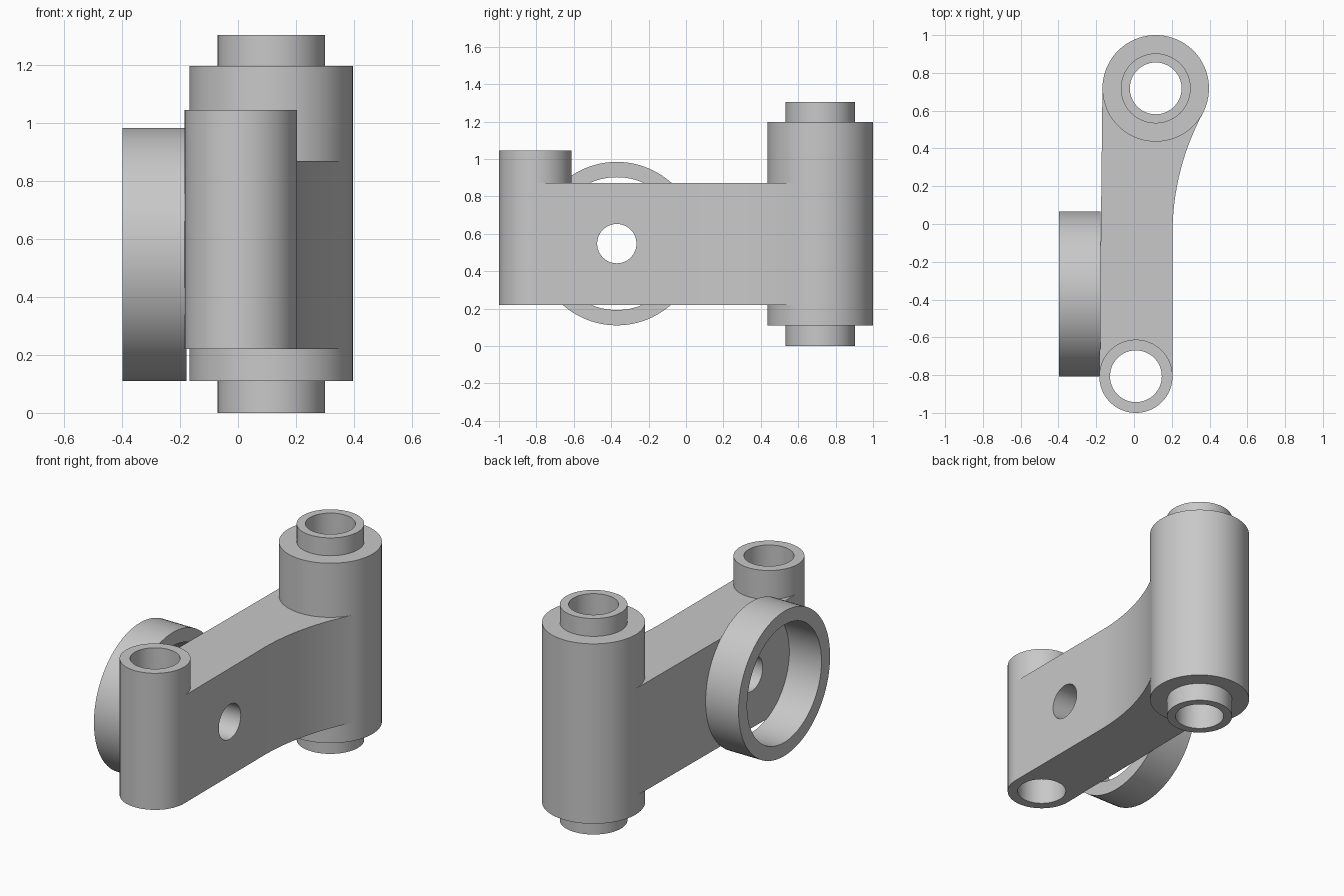
import bpy
import bmesh
import math
from mathutils import Matrix, Vector

if "Cube" in bpy.data.objects:
    bpy.data.objects.remove(bpy.data.objects["Cube"], do_unlink=True)

grey = bpy.data.materials.new("cast_grey")
grey.use_nodes = True
colour = (0.58, 0.58, 0.58, 1)
grey.diffuse_color = colour
grey.node_tree.nodes["Principled BSDF"].inputs["Base Color"].default_value = colour

SIDES = 96
BIG = Vector((0.115, 0.718))      # large boss axis
SMALL = Vector((0.01, -0.806))    # small boss axis
BIG_R, SMALL_R, BORE_R = 0.282, 0.194, 0.137
EYE_Y, EYE_Z = -0.37, 0.547       # ring and cross hole axis
ARM_LOW, ARM_HIGH = 0.22, 0.87


def make_object(name, bm):
    bmesh.ops.recalc_face_normals(bm, faces=bm.faces)
    mesh = bpy.data.meshes.new(name)
    bm.to_mesh(mesh)
    bm.free()
    mesh.materials.append(grey)
    obj = bpy.data.objects.new(name, mesh)
    bpy.context.collection.objects.link(obj)
    return obj


def smooth(obj):
    bpy.ops.object.select_all(action="DESELECT")
    obj.select_set(True)
    bpy.context.view_layer.objects.active = obj
    bpy.ops.object.shade_smooth_by_angle(angle=math.radians(30))


def lathe(name, profile, matrix):
    """Revolve a closed (radius, height) loop around z, then place it."""
    bm = bmesh.new()
    rings = []
    for i in range(SIDES):
        a = math.tau * i / SIDES
        rings.append([bm.verts.new((r * math.cos(a), r * math.sin(a), z))
                      for r, z in profile])
    n = len(profile)
    for i in range(SIDES):
        a, b = rings[i], rings[(i + 1) % SIDES]
        for j in range(n):
            k = (j + 1) % n
            bm.faces.new((a[j], b[j], b[k], a[k]))
    bm.transform(matrix)
    obj = make_object(name, bm)
    smooth(obj)
    return obj


def cut_cylinder(target, radius, matrix):
    bm = bmesh.new()
    bmesh.ops.create_cone(bm, cap_ends=True, segments=SIDES, radius1=radius,
                          radius2=radius, depth=4, matrix=matrix)
    cutter = make_object("cutter", bm)
    cutter.hide_render = True
    mod = target.modifiers.new("cut", "BOOLEAN")
    mod.operation = "DIFFERENCE"
    mod.solver = "EXACT"
    mod.object = cutter
    bpy.context.view_layer.objects.active = target
    bpy.ops.object.modifier_apply(modifier=mod.name)
    bpy.data.objects.remove(cutter, do_unlink=True)


def at(p):
    return Matrix.Translation((p.x, p.y, 0))


along_x = Matrix.Translation((0, EYE_Y, EYE_Z)) @ Matrix.Rotation(math.pi / 2, 4, "Y")

# Large boss with a stepped collar at each end
lathe("large_boss", [(BORE_R, 0), (0.185, 0), (0.185, 0.11), (BIG_R, 0.11),
                     (BIG_R, 1.197), (0.185, 1.197), (0.185, 1.305),
                     (BORE_R, 1.305)], at(BIG))

# Small boss
lathe("small_boss", [(BORE_R, ARM_LOW), (SMALL_R, ARM_LOW),
                     (SMALL_R, 1.045), (BORE_R, 1.045)], at(SMALL))

# Side ring, facing the right
lathe("side_ring", [(0.355, -0.398), (0.437, -0.398),
                    (0.437, -0.178), (0.355, -0.178)], along_x)

# Arm outline: straight on the right, concave sweep tangent to the large boss
flat_x = SMALL.x + SMALL_R
start_y = -0.05
dx, dy = flat_x - BIG.x, start_y - BIG.y
sweep = (dx * dx + dy * dy - BIG_R ** 2) / (2 * (BIG_R - dx))
centre = Vector((flat_x + sweep, start_y))
end_angle = math.asin((BIG.y - start_y) / (sweep + BIG_R))
outline = [Vector((SMALL.x - SMALL_R, SMALL.y)), Vector((flat_x, SMALL.y))]
for i in range(25):
    a = end_angle * i / 24
    outline.append(centre + sweep * Vector((-math.cos(a), math.sin(a))))
outline += [BIG.copy(), Vector((BIG.x - BIG_R, BIG.y))]

bm = bmesh.new()
base = bm.faces.new([bm.verts.new((p.x, p.y, ARM_LOW)) for p in outline])
grown = bmesh.ops.extrude_face_region(bm, geom=[base])
bmesh.ops.translate(bm, vec=(0, 0, ARM_HIGH - ARM_LOW),
                    verts=[g for g in grown["geom"] if isinstance(g, bmesh.types.BMVert)])
arm = make_object("arm", bm)

# Clear both bosses out of the arm and drill the cross hole
cut_cylinder(arm, BIG_R - 0.01, at(BIG))
cut_cylinder(arm, SMALL_R - 0.005, at(SMALL))
cut_cylinder(arm, 0.105, along_x)
smooth(arm)
